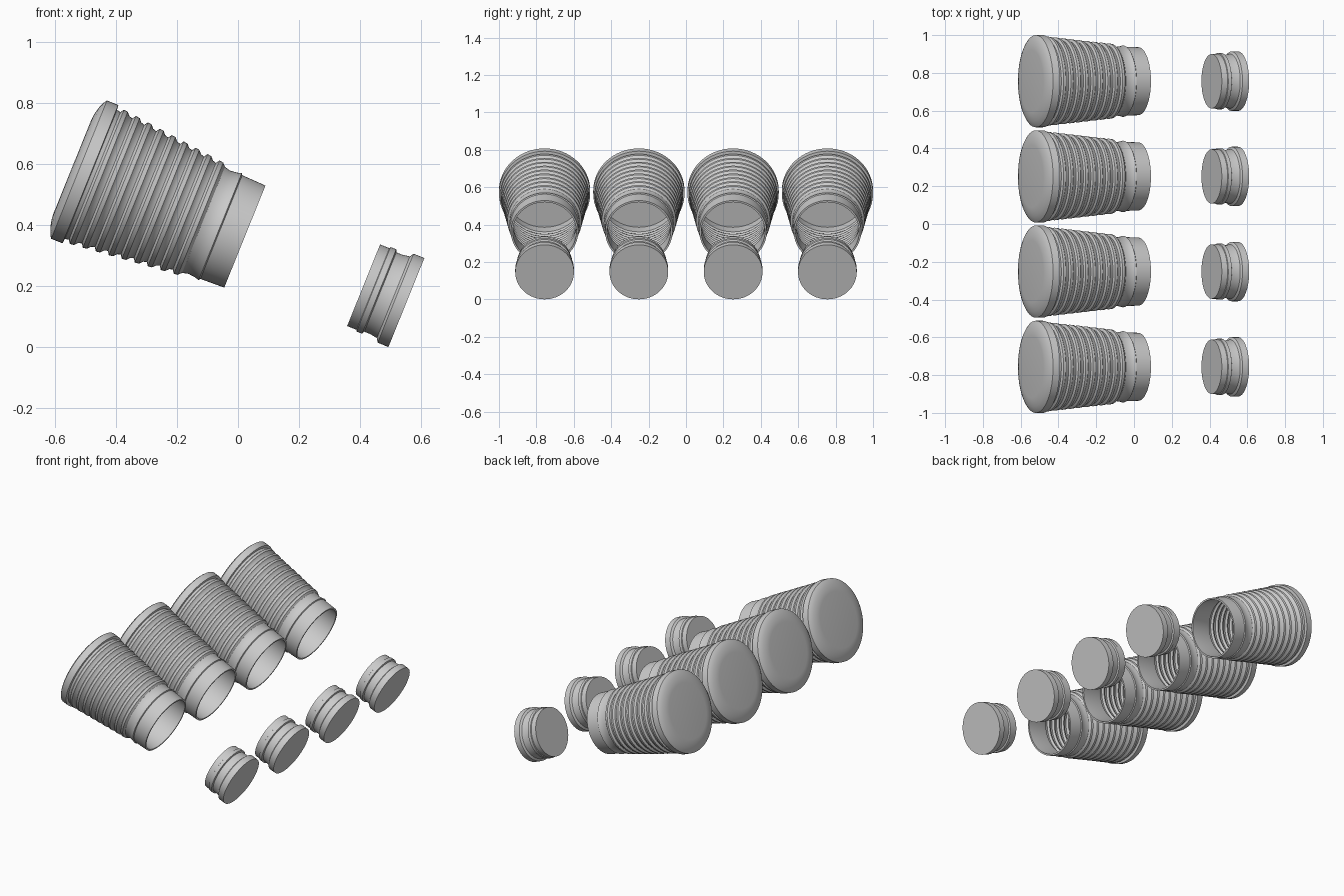
import bpy, bmesh, math

cube = bpy.data.objects.get("Cube")
if cube:
    bpy.data.objects.remove(cube, do_unlink=True)

SEGMENTS = 64
TILT = math.radians(112)


def make_material(name, color):
    mat = bpy.data.materials.new(name)
    mat.use_nodes = True
    mat.diffuse_color = color
    mat.node_tree.nodes["Principled BSDF"].inputs["Base Color"].default_value = color
    return mat


def lathe(name, profile, mat):
    """Spin (height, radius) points round local z and close both ends."""
    bm = bmesh.new()
    rings = []
    for h, r in profile:
        angles = [2 * math.pi * i / SEGMENTS for i in range(SEGMENTS)]
        rings.append([bm.verts.new((r * math.cos(a), r * math.sin(a), h)) for a in angles])
    for low, high in zip(rings, rings[1:]):
        for i in range(SEGMENTS):
            j = (i + 1) % SEGMENTS
            bm.faces.new((low[i], low[j], high[j], high[i]))
    bm.faces.new(rings[0][::-1])
    bm.faces.new(rings[-1])
    bmesh.ops.recalc_face_normals(bm, faces=bm.faces)
    mesh = bpy.data.meshes.new(name)
    bm.to_mesh(mesh)
    bm.free()
    mesh.materials.append(mat)
    obj = bpy.data.objects.new(name, mesh)
    bpy.context.collection.objects.link(obj)
    bpy.ops.object.select_all(action="DESELECT")
    obj.select_set(True)
    bpy.context.view_layer.objects.active = obj
    bpy.ops.object.shade_smooth_by_angle(angle=math.radians(32))
    return obj


def place_row(obj, x, z):
    """Lay four linked copies side by side along y, tipped over."""
    base = obj.name
    for n, y in enumerate((-0.756, -0.252, 0.252, 0.756), 1):
        item = obj if n == 1 else obj.copy()
        if n > 1:
            bpy.context.collection.objects.link(item)
        item.name = f"{base}_{n}"
        item.location = (x, y, z)
        item.rotation_euler = (0, TILT, 0)


grey = make_material("light grey", (0.6, 0.6, 0.6, 1))

# Jar wall: sawtooth ribs that shrink towards the mouth
RIBS, PITCH, FIRST = 9, 0.044, 0.055
ribs = []
for k in range(RIBS):
    h = FIRST + k * PITCH
    crest = 0.237 - 0.105 * (h - FIRST)
    ribs += [(h, crest - 0.012), (h + 0.008, crest), (h + 0.022, crest - 0.002),
             (h + 0.032, crest - 0.013)]

# Jar outside: rounded base, collar, ribs and plain neck
base = [(-0.024, 0.165), (-0.022, 0.187), (-0.016, 0.212), (-0.008, 0.232), (0, 0.244)]
collar = [(0.04, 0.244), (0.042, 0.228)]
neck = [(0.46, 0.182), (0.485, 0.185), (0.498, 0.189), (0.502, 0.183), (0.585, 0.18)]

# Jar inside follows the ribs one wall thickness inward, down to the floor
WALL = 0.01
inside = [(0.585, 0.17), (0.46, 0.172)]
inside += [(h, r - WALL) for h, r in reversed(ribs)] + [(-0.01, 0.215)]
jar = lathe("jar", base + collar + ribs + neck + inside, grey)
place_row(jar, -0.52, 0.581)

# Lid: solid plug with a groove and a wider gripping band
lid = lathe("lid", [(-0.151, 0.144), (-0.118, 0.144), (-0.116, 0.149), (-0.096, 0.149),
                    (-0.092, 0.14), (-0.072, 0.14), (-0.046, 0.144), (-0.038, 0.157),
                    (0, 0.157)], grey)
place_row(lid, 0.551, 0.146)
